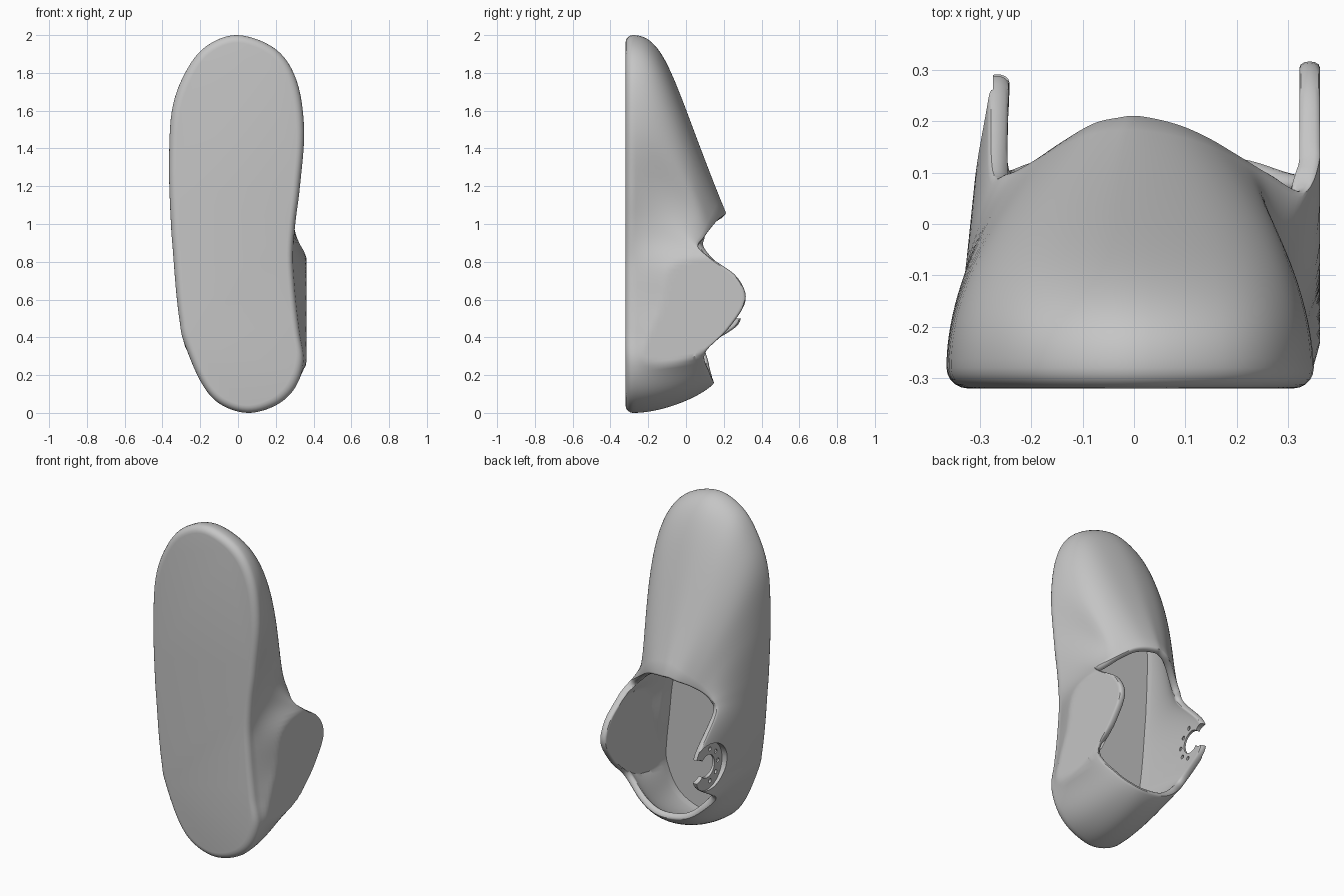
import bpy, bmesh, math
from mathutils import Vector, Matrix

if "Cube" in bpy.data.objects:
    bpy.data.objects.remove(bpy.data.objects["Cube"])

STEPS, ROWS, EDGE, WALL = 6, 28, 0.04, 0.04
SOLE_Y, FLOOR_Y, FLAT_X = -0.32, -0.27, 0.362

# Sole outline (x, z) from the toe round the left side to the heel and back
SOLE = [(0, 2), (.2, 1.925), (.31, 1.76), (.35, 1.5), (.328, 1.2), (.303, 1), (.292, .83),
        (.3, .68), (.312, .55), (.328, .42), (.348, .27), (.3, .13), (.2, .04), (.05, 0),
        (-.1, .05), (-.2, .17), (-.288, .38), (-.308, .48), (-.32, .57), (-.331, .68),
        (-.344, .85), (-.355, 1), (-.365, 1.3), (-.35, 1.6), (-.28, 1.8), (-.17, 1.94)]
# Opening rim (x, y, z), point for point with the sole
RIM = [(.01, .21, 1.06), (.08, .195, 1.05), (.14, .17, 1.03), (.2, .135, .99),
       (.265, .095, .94), (.33, .06, .885), (.362, .13, .815), (.362, .26, .715),
       (.362, .303, .59), (.362, .21, .44), (.345, .095, .31), (.23, .12, .21),
       (.13, .14, .165), (.03, .145, .155), (-.1, .135, .18), (-.2, .115, .25),
       (-.28, .1, .35), (-.282, .265, .465), (-.282, .28, .57), (-.282, .265, .675),
       (-.28, .1, .86), (-.25, .095, .93), (-.2, .12, .98), (-.14, .16, 1.02),
       (-.08, .195, 1.045), (-.03, .207, 1.06)]


def smooth_loop(points):
    """Closed smooth curve through the points."""
    pts, out = [Vector(p) for p in points], []
    n = len(pts)
    for i in range(n):
        a, b, c, d = (pts[(i + k) % n] for k in (-1, 0, 1, 2))
        for s in range(STEPS):
            t = s / STEPS
            out.append(b + (c - a) * t / 2 + (a * 2 - b * 5 + c * 4 - d) * t * t / 2
                       + (b * 3 - a - c * 3 + d) * t ** 3 / 2)
    return out


def bezier(t, p1, p2):
    return 3 * (1 - t) ** 2 * t * p1 + 3 * (1 - t) * t * t * p2 + t ** 3


def wall_point(sole, rim, t):
    """Point on the upper, from the sole edge (t=0) to the rim (t=1)."""
    x0, z0 = sole
    toe = (max(z0, 0) / 2) ** 3
    h = bezier(t, 0, 0.55 - 0.25 * toe)
    v = bezier(t, 0.37, 0.85 - 0.4 * toe)
    x = x0 + (rim.x - x0) * h
    if x0 > 0:  # the left flap swells out to a flat face, the waist draws in
        swell = 0.08 * math.exp(-((z0 - 0.56) / 0.29) ** 4)
        waist = 0.03 * math.exp(-((z0 - 1.22) / 0.22) ** 2)
        x += (swell - waist) * math.sin(math.pi * t)
    y0 = SOLE_Y + EDGE
    return Vector((min(x, FLAT_X), y0 + (rim.y - y0) * v, z0 + (rim.z - z0) * h))


def new_object(name, bm):
    mesh = bpy.data.meshes.new(name)
    bm.to_mesh(mesh)
    bm.free()
    obj = bpy.data.objects.new(name, mesh)
    bpy.context.collection.objects.link(obj)
    return obj


def cut_discs(target, name, discs, x_min, x_max):
    """Cut round holes along x; each disc is (y, z, radius)."""
    bm = bmesh.new()
    for y, z, r in discs:
        place = Matrix.Translation(((x_min + x_max) / 2, y, z)) @ Matrix.Rotation(math.pi / 2, 4, 'Y')
        bmesh.ops.create_cone(bm, cap_ends=True, segments=40, radius1=r, radius2=r,
                              depth=x_max - x_min, matrix=place)
    cutter = new_object(name, bm)
    cutter.hide_render = True
    before = len(target.data.polygons)
    for solver in ('MANIFOLD', 'EXACT', 'FLOAT'):
        cut = target.modifiers.new(name, 'BOOLEAN')
        cut.operation, cut.solver, cut.object = 'DIFFERENCE', solver, cutter
        graph = bpy.context.evaluated_depsgraph_get()
        result = bpy.data.meshes.new_from_object(target.evaluated_get(graph))
        target.modifiers.clear()
        # Keep the first solver whose result is a sound cut
        if len(result.polygons) > before / 2 and len(result.polygons) != before:
            target.data = result
            break
    bpy.data.objects.remove(cutter)


# Rounded sole edge and outer wall
sole, rim = smooth_loop(SOLE), smooth_loop(RIM)
n = len(sole)
rings = []
for k in range(5):
    a = k / 5 * math.pi / 2
    inset = EDGE * (1 - math.sin(a))
    rings.append([Vector((p.x * (1 - inset / .35), SOLE_Y + EDGE * (1 - math.cos(a)),
                          1 + (p.y - 1) * (1 - inset))) for p in sole])
outer = [[wall_point(s, r, k / ROWS) for s, r in zip(sole, rim)] for k in range(ROWS + 1)]
rings += outer


def frame(k, i):
    """Outward normal and upward direction of the outer wall."""
    around = outer[k][(i + 1) % n] - outer[k][i - 1]
    up = (outer[min(k + 1, ROWS)][i] - outer[k - 1][i]).normalized()
    return around.cross(up).normalized(), up


# Rounded rim, then the inner wall down to the insole
for s in range(1, 6):
    a = math.pi * s / 6
    ring = []
    for i in range(n):
        normal, up = frame(ROWS, i)
        ring.append(outer[ROWS][i] + normal * WALL / 2 * (math.cos(a) - 1)
                    + up * 0.012 * math.sin(a))
    rings.append(ring)
for k in range(ROWS, 2, -1):
    rings.append([outer[k][i] - frame(k, i)[0] * WALL for i in range(n)])
rings.append([Vector((p.x, FLOOR_Y, p.z)) for p in rings[-1]])

# Skin the rings into the shoe shell
bm = bmesh.new()
grid = [[bm.verts.new(p) for p in ring] for ring in rings]
for low, high in zip(grid, grid[1:]):
    for i in range(n):
        j = (i + 1) % n
        bm.faces.new((low[i], low[j], high[j], high[i]))
bm.faces.new(grid[0])
bm.faces.new(grid[-1])
bmesh.ops.recalc_face_normals(bm, faces=bm.faces)
shoe = new_object("shoe_shell", bm)

# Right flap: round recess, open notch with a flared mouth, ring of small holes
cy, cz = 0.185, 0.57
holes = [(cy - 0.1 * math.cos(a), cz + 0.1 * math.sin(a), 0.012)
         for a in (math.radians(38 * k) for k in range(-2, 3))]
cut_discs(shoe, "flap_recess", [(cy, cz, 0.14)], -0.5, -0.274)
cut_discs(shoe, "flap_notch", [(cy, cz, 0.068)], -0.5, -0.1)
cut_discs(shoe, "flap_mouth", [(cy + 0.1, cz, 0.07)], -0.5, -0.1)
cut_discs(shoe, "flap_holes", holes, -0.5, -0.1)

# Grey plastic
grey = bpy.data.materials.new("grey_plastic")
grey.use_nodes = True
colour = (0.56, 0.56, 0.56, 1)
grey.diffuse_color = colour
grey.node_tree.nodes["Principled BSDF"].inputs["Base Color"].default_value = colour
shoe.data.materials.clear()
shoe.data.materials.append(grey)

bpy.ops.object.select_all(action='DESELECT')
shoe.select_set(True)
bpy.context.view_layer.objects.active = shoe
bpy.ops.object.shade_smooth_by_angle(angle=math.radians(35))
